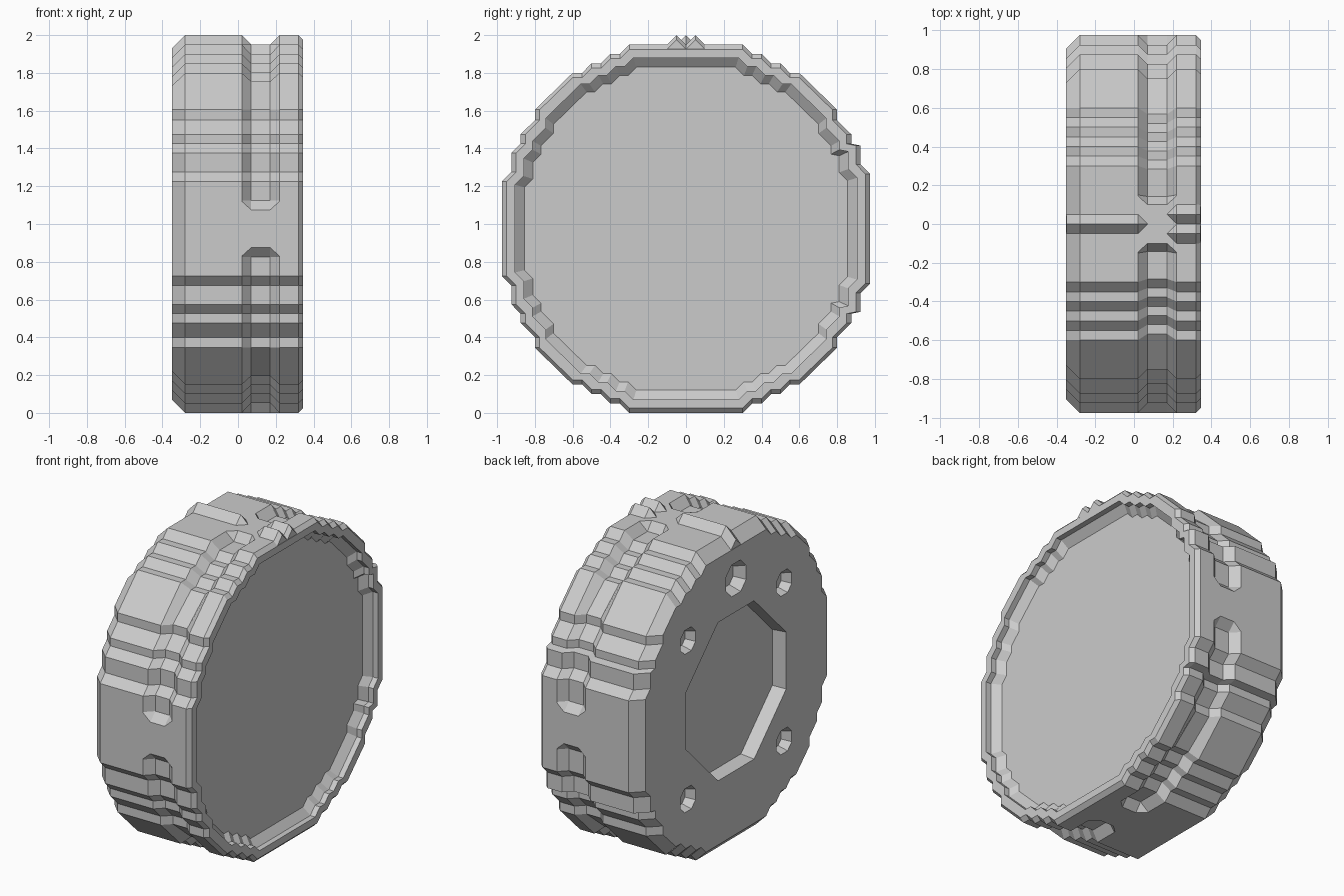
import bpy, bmesh, math

old = bpy.data.objects.get("Cube")
if old:
    bpy.data.objects.remove(old, do_unlink=True)

CZ = 0.975  # axle height

grey = bpy.data.materials.new("rubber_grey")
grey.use_nodes = True
grey.diffuse_color = (0.6, 0.6, 0.6, 1)
grey.node_tree.nodes["Principled BSDF"].inputs["Base Color"].default_value = (0.6, 0.6, 0.6, 1)


def loft(name, sections):
    """Skin a list of (x, [(y, z), ...]) loops and cap both ends."""
    bm = bmesh.new()
    rings = [[bm.verts.new((x, y, z)) for y, z in pts] for x, pts in sections]
    n = len(rings[0])
    for a, b in zip(rings, rings[1:]):
        for i in range(n):
            j = (i + 1) % n
            bm.faces.new((a[i], a[j], b[j], b[i]))
    bm.faces.new(rings[0])
    bm.faces.new(rings[-1])
    bmesh.ops.recalc_face_normals(bm, faces=bm.faces)
    mesh = bpy.data.meshes.new(name)
    bm.to_mesh(mesh)
    bm.free()
    mesh.materials.append(grey)
    obj = bpy.data.objects.new(name, mesh)
    bpy.context.collection.objects.link(obj)
    return obj


# Stepped quarter outline, from the top round to the side
QUARTER = [(.145, .975), (.15, .975), (.3, .975), (.35, .925), (.4, .925),
           (.45, .875), (.5, .875), (.55, .825), (.6, .825), (.8, .63),
           (.8, .575), (.875, .5), (.875, .45),
           (.925, .4), (.925, .3), (.975, .25), (.975, .15), (.975, .145)]
# The back steps sit slightly further from the axle height
BACK = [(t, h + .04) if t > .9 and h > .2 else (t, h) for t, h in QUARTER]


def outline(change=lambda t, h: (t, h)):
    """Mirror the changed quarters into a full loop."""
    b = [change(t, h) for t, h in BACK]
    f = [change(t, h) for t, h in QUARTER]
    loop = b + [(t, -h) for t, h in reversed(b)]
    loop += [(-t, -h) for t, h in f] + [(-t, h) for t, h in reversed(f)]
    return [(y, CZ + h) for y, h in loop]


def inset(d):
    return outline(lambda t, h: (t - d, h) if t > h else (t, h - d))


def scaled(s):
    return outline(lambda t, h: (t * s, h * s))


# Groove floor that rises to a bridge at top, bottom, front and back
def groove_floor(t, h):
    if t < .147:
        return .1, h
    if h < .147:
        return t, .1
    return (t - .05, h) if t > h else (t * .945, h * .945)


full = outline()
groove = outline(groove_floor)

# Tyre body with chamfers, tread groove, rim and dished side
wheel = loft("wheel_body", [
    (-.35, inset(.07)), (-.28, full), (.02, full), (.07, groove),
    (.17, groove), (.22, full), (.32, full), (.345, inset(.025)),
    (.345, scaled(.928)), (.31, scaled(.928)), (.27, scaled(.877))])


# Tapered eight-sided pockets in the hub side
def octagon(y, h, r, corner):
    c = r * corner
    q = [(c, r), (r, c), (r, -c), (c, -r), (-c, -r), (-r, -c), (-r, c), (-c, r)]
    return [(y + a, CZ + h + b) for a, b in q]


def cut_pocket(y, h, r, depth, taper, corner=.45):
    cutter = loft("pocket_cutter", [(-.40, octagon(y, h, r, corner)),
                                    (-.35, octagon(y, h, r, corner)),
                                    (-.35 + depth, octagon(y, h, r - taper, corner))])
    cutter.hide_render = True
    mod = wheel.modifiers.new("pocket", "BOOLEAN")
    mod.operation = "DIFFERENCE"
    mod.solver = "EXACT"
    mod.object = cutter
    bpy.context.view_layer.objects.active = wheel
    bpy.ops.object.modifier_apply(modifier=mod.name)
    bpy.data.objects.remove(cutter, do_unlink=True)


cut_pocket(0, 0, .5, .09, .01, .36)
cut_pocket(0, .71, .1, .07, .03)
for sy in (-1, 1):
    for sz in (-1, 1):
        cut_pocket(sy * .48, sz * .5, .075, .06, .02)


# Small tread ridges across the top
def ridge(name, y, stations):
    def section(drop):
        top = 2.0 - drop
        base = top - .07
        return [(y - .05, base), (y - .05, top - .05), (y, top),
                (y + .05, top - .05), (y + .05, base)]
    loft(name, [(x, section(d)) for x, d in stations])


ridge("wide_top_ridge", 0, [(-.349, .07), (-.28, 0), (.02, 0), (.07, .05)])
for side, y in (("front", -.05), ("back", .05)):
    ridge(side + "_top_ridge", y, [(.17, .05), (.22, 0), (.32, 0), (.344, .025)])
